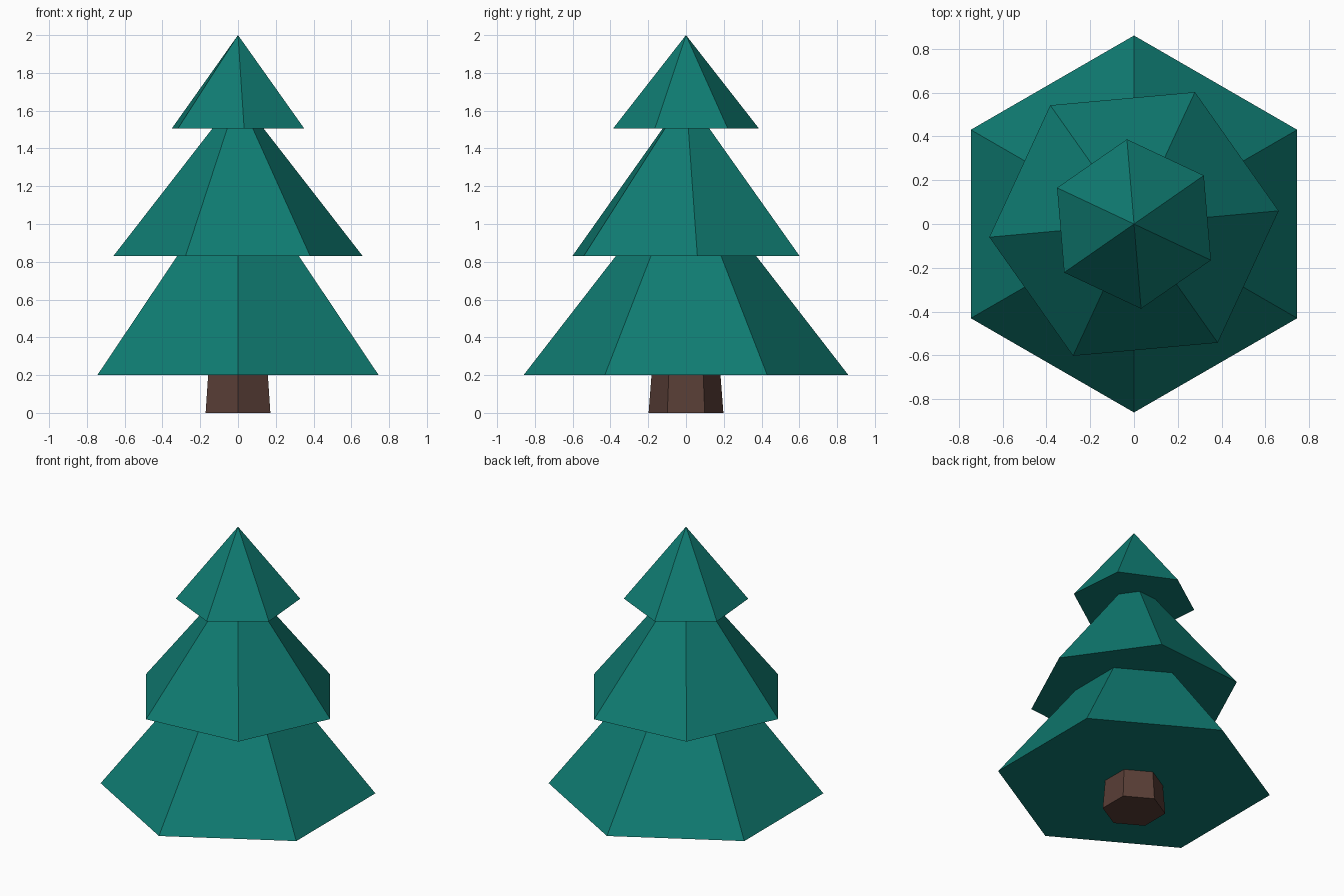
import bpy, bmesh, math

if "Cube" in bpy.data.objects:
    bpy.data.objects.remove(bpy.data.objects["Cube"])


def material(name, rgb):
    m = bpy.data.materials.new(name)
    m.diffuse_color = (*rgb, 1)
    m.use_nodes = True
    m.node_tree.nodes["Principled BSDF"].inputs["Base Color"].default_value = m.diffuse_color
    return m


def hex_cone(name, r_bottom, r_top, z0, z1, turn, mat):
    """Closed six-sided cone or frustum; turn is the angle of one corner."""
    bm = bmesh.new()
    angles = [math.radians(turn + 60 * i) for i in range(6)]

    def ring(r, z):
        return [bm.verts.new((r * math.cos(a), r * math.sin(a), z)) for a in angles]

    low = ring(r_bottom, z0)
    bm.faces.new(low[::-1])
    if r_top > 0:
        high = ring(r_top, z1)
        bm.faces.new(high)
        for i in range(6):
            j = (i + 1) % 6
            bm.faces.new((low[i], low[j], high[j], high[i]))
    else:
        tip = bm.verts.new((0, 0, z1))
        for i in range(6):
            bm.faces.new((low[i], low[(i + 1) % 6], tip))
    mesh = bpy.data.meshes.new(name)
    bm.to_mesh(mesh)
    bm.free()
    mesh.materials.append(mat)
    obj = bpy.data.objects.new(name, mesh)
    bpy.context.collection.objects.link(obj)
    return obj


needles = material("pine_green", (0.0048, 0.200, 0.168))
bark = material("bark_brown", (0.098, 0.048, 0.037))

# Tapered trunk, reaching up inside the lowest branches
hex_cone("trunk", 0.198, 0.167, 0.0, 0.4, 30, bark)

# Three overlapping branch tiers, each twisted against the one below
hex_cone("lower_branches", 0.86, 0, 0.20, 1.31, 30, needles)
hex_cone("middle_branches", 0.663, 0, 0.83, 1.68, 5.2, needles)
hex_cone("top_branches", 0.388, 0, 1.505, 2.0, 34.8, needles)
